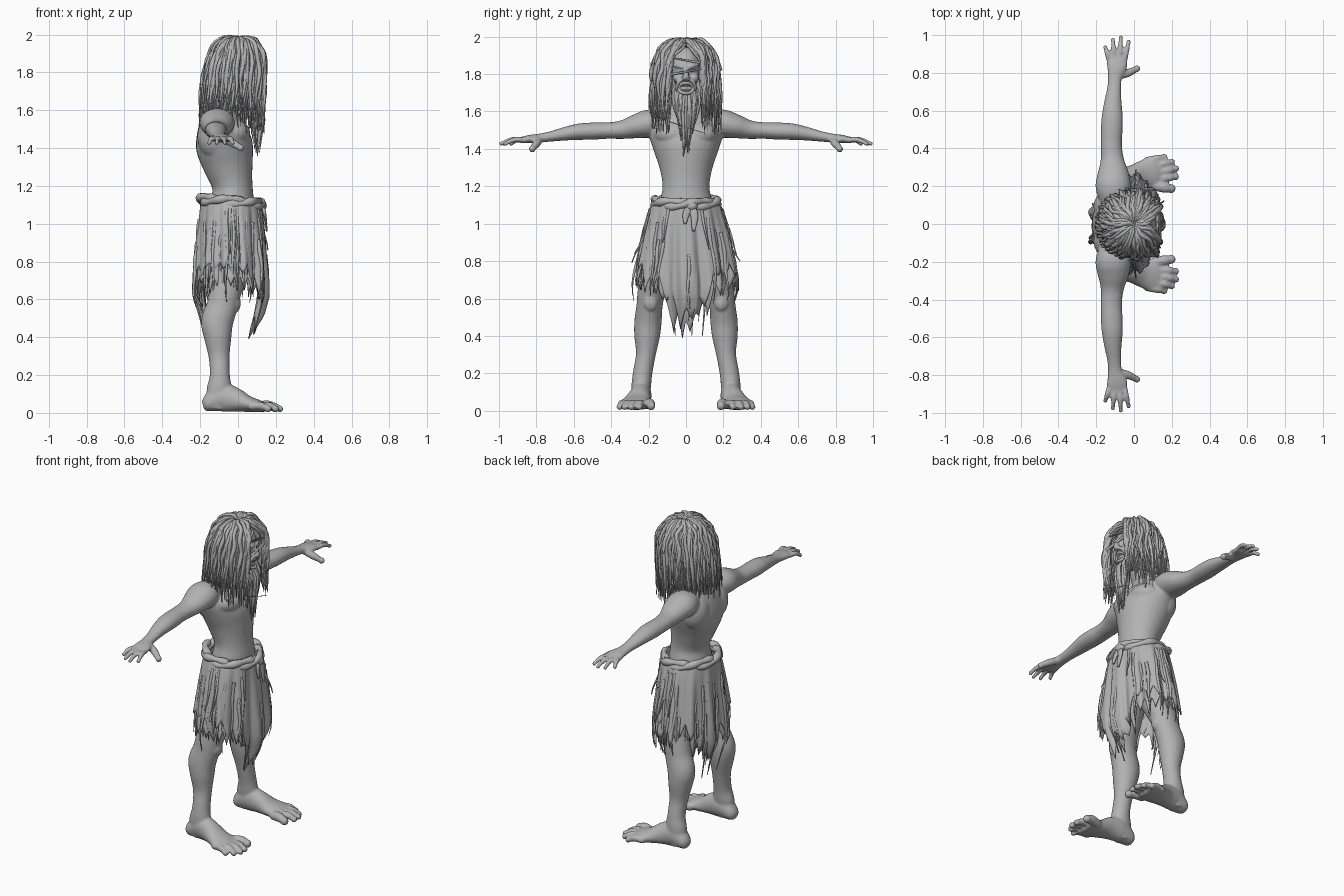
import bpy, bmesh, math, random
from math import sin, cos, pi
from mathutils import Vector, Matrix

random.seed(4)
rnd = random.uniform
if "Cube" in bpy.data.objects:
    bpy.data.objects.remove(bpy.data.objects["Cube"])

grey = bpy.data.materials.new("clay_grey")
grey.use_nodes = True
GREY = (0.45, 0.45, 0.45, 1)
grey.diffuse_color = GREY
grey.node_tree.nodes["Principled BSDF"].inputs["Base Color"].default_value = GREY


def catmull(pts, steps=4):
    """Smooth a list of equal-length tuples."""
    p = [Vector(q) for q in pts]
    p = [p[0] * 2 - p[1]] + p + [p[-1] * 2 - p[-2]]
    out = []
    for a, b, c, d in zip(p, p[1:], p[2:], p[3:]):
        for i in range(steps):
            t = i / steps
            out.append((b * 2 + (c - a) * t + (a * 2 - b * 5 + c * 4 - d) * t ** 2
                        + (b * 3 - a - c * 3 + d) * t ** 3) / 2)
    return out + [p[-2]]


def limb(bm, pts, ref=(1, 0, 0), seg=20):
    """Closed loft; points are x, y, z, radius along ref, radius across."""
    path = catmull(pts)
    rings = []
    for i, p in enumerate(path):
        tangent = path[min(i + 1, len(path) - 1)] - path[max(i - 1, 0)]
        t = Vector(tangent[:3]).normalized()
        u = Vector(ref)
        u = (u - t * u.dot(t)).normalized()
        v = t.cross(u)
        rings.append([bm.verts.new(Vector(p[:3]) + u * p[3] * cos(k * 2 * pi / seg)
                                   + v * p[4] * sin(k * 2 * pi / seg)) for k in range(seg)])
    for a, b in zip(rings, rings[1:]):
        for k in range(seg):
            bm.faces.new((a[k], a[(k + 1) % seg], b[(k + 1) % seg], b[k]))
    bm.faces.new(rings[0])
    bm.faces.new(rings[-1])


def digit(bm, points, r):
    """Finger or toe with a rounded tip."""
    limb(bm, [(*p, r * k, r * k) for p, k in zip(points, (1, 1.05, 0.75))], (0, 0, 1), 10)
    ball(bm, points[-1], (r * 0.9,) * 3)


def ball(bm, loc, size):
    bmesh.ops.create_uvsphere(bm, u_segments=20, v_segments=12, radius=1,
                              matrix=Matrix.LocRotScale(Vector(loc), None, Vector(size)))


def finish(name, bm):
    bmesh.ops.recalc_face_normals(bm, faces=bm.faces)
    mesh = bpy.data.meshes.new(name)
    bm.to_mesh(mesh)
    bm.free()
    mesh.materials.append(grey)
    mesh.shade_smooth()
    ob = bpy.data.objects.new(name, mesh)
    bpy.context.collection.objects.link(ob)
    return ob


def fuse(ob, voxel, smooth):
    m = ob.modifiers.new("fuse", 'REMESH')
    m.mode, m.voxel_size, m.use_smooth_shade = 'VOXEL', voxel, True
    m = ob.modifiers.new("soften", 'SMOOTH')
    m.factor, m.iterations = 0.5, smooth


def strands(name, lines, cyclic=False, sides=1):
    """Tapered round strands; every point is x, y, z, radius."""
    cu = bpy.data.curves.new(name, 'CURVE')
    cu.dimensions, cu.bevel_depth, cu.bevel_resolution = '3D', 1, sides
    cu.use_fill_caps = True
    for line in lines:
        sp = cu.splines.new('POLY')
        sp.points.add(len(line) - 1)
        for q, p in zip(sp.points, line):
            q.co, q.radius = (p[0], p[1], p[2], 1), p[3]
        sp.use_cyclic_u = cyclic
    ob = bpy.data.objects.new(name, cu)
    bpy.context.collection.objects.link(ob)
    cu.materials.append(grey)
    bpy.ops.object.select_all(action='DESELECT')
    ob.select_set(True)
    bpy.context.view_layer.objects.active = ob
    bpy.ops.object.convert(target='MESH')


def sheet(name, f, cols, rows, thick, closed=True):
    """Cloth grid from f(column, fraction down)."""
    bm = bmesh.new()
    g = [[bm.verts.new(f(c, r / rows)) for r in range(rows + 1)] for c in range(cols)]
    for c in range(cols if closed else cols - 1):
        a, b = g[c], g[(c + 1) % cols]
        for r in range(rows):
            bm.faces.new((a[r], b[r], b[r + 1], a[r + 1]))
    m = finish(name, bm).modifiers.new("thickness", 'SOLIDIFY')
    m.thickness, m.offset = thick, 0


# Body: torso, arms with hands, legs with feet, fused into one skin
bm = bmesh.new()
limb(bm, [(-.04, 0, 1.0, .13, .16), (-.03, 0, 1.12, .115, .14), (-.03, 0, 1.2, .107, .125),
          (-.05, 0, 1.3, .13, .142), (-.07, 0, 1.4, .15, .176), (-.083, 0, 1.48, .137, .195),
          (-.09, 0, 1.56, .105, .165), (-.08, 0, 1.62, .07, .09), (-.04, 0, 1.69, .06, .06),
          (-.02, 0, 1.76, .055, .055)], seg=32)
for s in (-1, 1):
    ball(bm, (-.035, s * .07, 1.48), (.1, .105, .075))
    ball(bm, (-.125, s * .09, 1.46), (.09, .095, .12))
    limb(bm, [(-.1, s * .1, 1.53, .07, .06), (-.11, s * .19, 1.535, .093, .076),
              (-.11, s * .26, 1.522, .085, .066), (-.115, s * .34, 1.503, .062, .05),
              (-.12, s * .42, 1.498, .056, .044), (-.118, s * .5, 1.495, .058, .046),
              (-.115, s * .57, 1.492, .056, .044), (-.112, s * .64, 1.482, .047, .037),
              (-.105, s * .72, 1.467, .037, .028), (-.1, s * .78, 1.458, .038, .024),
              (-.09, s * .84, 1.452, .055, .022), (-.088, s * .89, 1.446, .05, .015)])
    for x0, x1, y1 in ((-.13, -.152, .935), (-.103, -.112, .975), (-.075, -.07, .988), (-.05, -.028, .965)):
        digit(bm, [(x0, s * .86, 1.447), ((x0 + x1) / 2, s * (y1 + .87) / 2, 1.449),
                   (x1, s * y1, 1.428)], .014)
    digit(bm, [(-.08, s * .785, 1.45), (-.03, s * .8, 1.427), (.015, s * .822, 1.4)], .021)
    limb(bm, [(-.04, s * .09, 1.05, .13, .1), (-.04, s * .11, .9, .125, .11),
              (-.05, s * .15, .75, .105, .095), (-.07, s * .185, .63, .085, .075),
              (-.085, s * .195, .56, .082, .07), (-.11, s * .203, .48, .085, .073),
              (-.107, s * .208, .4, .073, .069), (-.1, s * .215, .3, .056, .053),
              (-.096, s * .232, .2, .053, .052), (-.1, s * .24, .12, .066, .052),
              (-.115, s * .242, .02, .05, .042)])
    ball(bm, (-.015, s * .19, .58), (.03, .04, .05))
    limb(bm, [(-.185, s * .24, .04, .025, .025), (-.16, s * .24, .048, .046, .044),
              (-.09, s * .24, .08, .056, .076), (-.02, s * .248, .07, .06, .066),
              (.05, s * .262, .048, .076, .044), (.12, s * .275, .034, .09, .03),
              (.155, s * .275, .026, .082, .02)], (0, 1, 0))
    digit(bm, [(.1, s * .205, .034), (.16, s * .193, .038), (.197, s * .187, .027)], .027)
    for y0, x1, y1 in ((.24, .222, .25), (.275, .222, .293), (.308, .2, .328), (.335, .16, .354)):
        digit(bm, [(x1 - .1, s * y0, .034), (x1 - .04, s * (y0 + y1) / 2, .038), (x1, s * y1, .021)], .02)
fuse(finish("body", bm), .0065, 6)

# Head with scowling brow, nose, cheeks and shouting lips
bm = bmesh.new()
ball(bm, (.02, 0, 1.83), (.1, .08, .115))
ball(bm, (.055, 0, 1.72), (.055, .058, .07))
limb(bm, [(.1, 0, 1.84, .014, .01), (.122, 0, 1.812, .014, .012), (.137, 0, 1.784, .014, .018),
          (.122, 0, 1.772, .01, .016)], (1, 0, 0), 12)
for s in (-1, 1):
    limb(bm, [(.112, s * .004, 1.832, .012, .011), (.11, s * .03, 1.842, .015, .013),
              (.08, s * .062, 1.85, .014, .013)], (1, 0, 0), 10)
    ball(bm, (.08, s * .04, 1.78), (.035, .03, .028))
    ball(bm, (.124, s * .015, 1.778), (.012, .01, .009))
    ball(bm, (.101, s * .03, 1.818), (.011, .014, .008))
    limb(bm, [(.122, s * .016, 1.775, .01, .01), (.112, s * .042, 1.752, .012, .01),
              (.09, s * .052, 1.715, .012, .009)], (1, 0, 0), 10)
fuse(finish("head", bm), .005, 3)
ring = [2 * pi * k / 24 for k in range(24)]
strands("lips", [[(.118 - .5 * abs(.04 * cos(a)), .04 * cos(a), 1.725 + .028 * sin(a), .009)
                  for a in ring]], True, 2)
bm = bmesh.new()
for k in range(-3, 4):
    for z in (1.741, 1.711):
        ball(bm, (.11 - abs(k) * .003, k * .0085, z), (.006, .0042, .009))
finish("teeth", bm)


# Hair: backing shell and long ropey locks parted over the face
DOME = catmull([(.06, 1.955), (.3, 1.975), (.64, 1.95), (.87, 1.88), (.96, 1.78),
                (1, 1.65), (1.04, 1.49)], 3)


def hair_point(a, q, scale=1.0):
    drop = max(0, min(1, (q[0] - .45) / .4))
    if abs(a) < .55:
        a += (math.copysign(.56, a) - a) * drop
    w = q[0] * scale
    cx = -.022 + .024 * max(0, min(1, (q[1] - 1.6) / .3))
    return Vector((cx + .175 * w * cos(a), .18 * w * sin(a), q[1]))


sheet("hair_shell", lambda c, v: hair_point(.62 + (2 * pi - 1.24) * c / 40, DOME[round(v * 16)], .88),
      41, 16, .01, False)
locks = []
for i in range(210):
    a = -pi + 2 * pi * (i + rnd(0, 1)) / 210
    scale, r = rnd(.88, 1.06), rnd(.007, .013)
    end = rnd(1.46, 1.59) - (.04 if cos(a) > .2 else 0)
    wave, ph, lift = rnd(.002, .008), rnd(0, 6), rnd(-.02, .012)
    line, n = [], 18
    for k in range(n):
        q = DOME[k].copy()
        low = max(0, min(1, (1.8 - q[1]) / .3))
        q[1] += (end - 1.5) * low + lift * (1 - low)
        p = hair_point(a + wave * 4 * sin(k * .8 + ph), q, scale)
        p += Vector((cos(k + ph), sin(k * 1.3 + ph), 0)) * wave
        line.append((*p, r * (1 if k < n - 5 else (n - k) / 6)))
    locks.append(line)
locks.append(catmull([(0, .03, 1.96, .011), (.03, .08, 1.985, .012),
                      (.04, .13, 1.94, .011), (.03, .165, 1.88, .01), (.03, .19, 1.82, .006)]))
strands("hair_locks", locks)

# Beard and moustache locks tapering to a point
beard = []
for i in range(50):
    y = -.066 + .132 * i / 49
    k = 1 - abs(y) / .07
    end = 1.52 - .15 * k + rnd(-.03, .04)
    top = 1.685 + .05 * (1 - k) + rnd(-.01, .01)
    x, r = .11 - .5 * abs(y) + rnd(-.012, .012), rnd(.007, .011)
    beard.append(catmull([(x - .02, y * .85, top, r), (x + .018, y * 1.1, top - .05, r),
                          (x + .014, y * .95 + rnd(-.01, .01), (top + end) / 2, r),
                          (x - .005, y * .5 + rnd(-.012, .012), end, .002)], 3))
strands("beard", beard)


# Ragged skirt in two layers of torn, folded cloth
def skirt_point(a, z, out=0.0):
    s = max(0, min(1, (1.12 - z) / .42)) ** .75
    tuck = max(0, .62 - z) * .28
    fold = s * (.014 * sin(11 * a + out * 90) + .006 * sin(23 * a + 5 * z))
    rx, ry = .142 + .032 * s + fold + out - tuck, .16 + .098 * s + fold + out - tuck
    return Vector((-.038 + rx * cos(a), ry * sin(a), z))


def hem(a):
    front = max(0, cos(a)) ** 8 * .24
    back = max(0, -cos(a + .25)) ** 10 * .14
    return .67 - front - back


for name, out, raise_, teeth in (("skirt_under", 0, 0, 30), ("skirt_over", .014, .07, 23)):
    depth = [rnd(.02, .17) for _ in range(teeth)]
    shape = (0, .2, .45, .7, 1, .7, .45, .2)

    def cloth(c, v, out=out, raise_=raise_, depth=depth, n=teeth * 8):
        a = 2 * pi * c / n
        end = hem(a) + raise_ + .05 - depth[c // 8] * shape[c % 8]
        return skirt_point(a, 1.135 + (end - 1.135) * v, out)

    sheet(name, cloth, teeth * 8, 14, .006)

# Loose shreds hanging over the skirt
shreds = []
for i in range(40):
    a = 2 * pi * (i + rnd(0, 1)) / 40
    if abs(sin(a)) < .45 and cos(a) > 0 and i % 3:
        continue
    top, end, out = rnd(.78, 1.08), hem(a) + rnd(-.09, .08), rnd(.006, .018)
    shreds.append([(*skirt_point(a + .02 * sin(k + i), top + (end - top) * k / 9, out),
                    rnd(.007, .012) * (1 - (k / 9) ** 3) + .001) for k in range(10)])
for a, end in ((1.35, .8), (-1.35, .79), (-1.6, .84), (.45, .86), (-.5, .9), (1.7, .83)):
    shreds.append([(*skirt_point(a, 1.08 + (end - 1.08) * k / 7, .012 + .04 * (k / 7) ** 2),
                    .01 - .001 * k) for k in range(8)])
for a in (2.75, 3.0, 3.4):
    shreds.append([(*skirt_point(a, .9 - .5 * k / 9, .012 + .008 * k / 9), .013 - .0012 * k)
                   for k in range(10)])
strands("skirt_shreds", shreds)

# Loosely twisted cloth belt with a knot and hanging ends
turn = [2 * pi * k / 96 for k in range(96)]
strands("belt", [[(-.038 + (.155 + .009 * cos(3 * a + ph)) * cos(a),
                   (.166 + .009 * cos(3 * a + ph)) * sin(a),
                   1.117 - .013 * cos(a) + .015 * sin(3 * a + ph), .021 + .004 * sin(9 * a + ph))
                  for a in turn] for ph in (0, pi)], True, 2)
bm = bmesh.new()
ball(bm, (.128, .03, 1.095), (.024, .032, .026))
limb(bm, [(.13, .03, 1.09, .012, .02), (.142, .045, 1.04, .008, .02), (.152, .04, .96, .005, .008)])
limb(bm, [(.13, .02, 1.09, .012, .018), (.142, .0, 1.05, .008, .018), (.15, -.005, 1.0, .005, .008)])
finish("belt_knot", bm)
